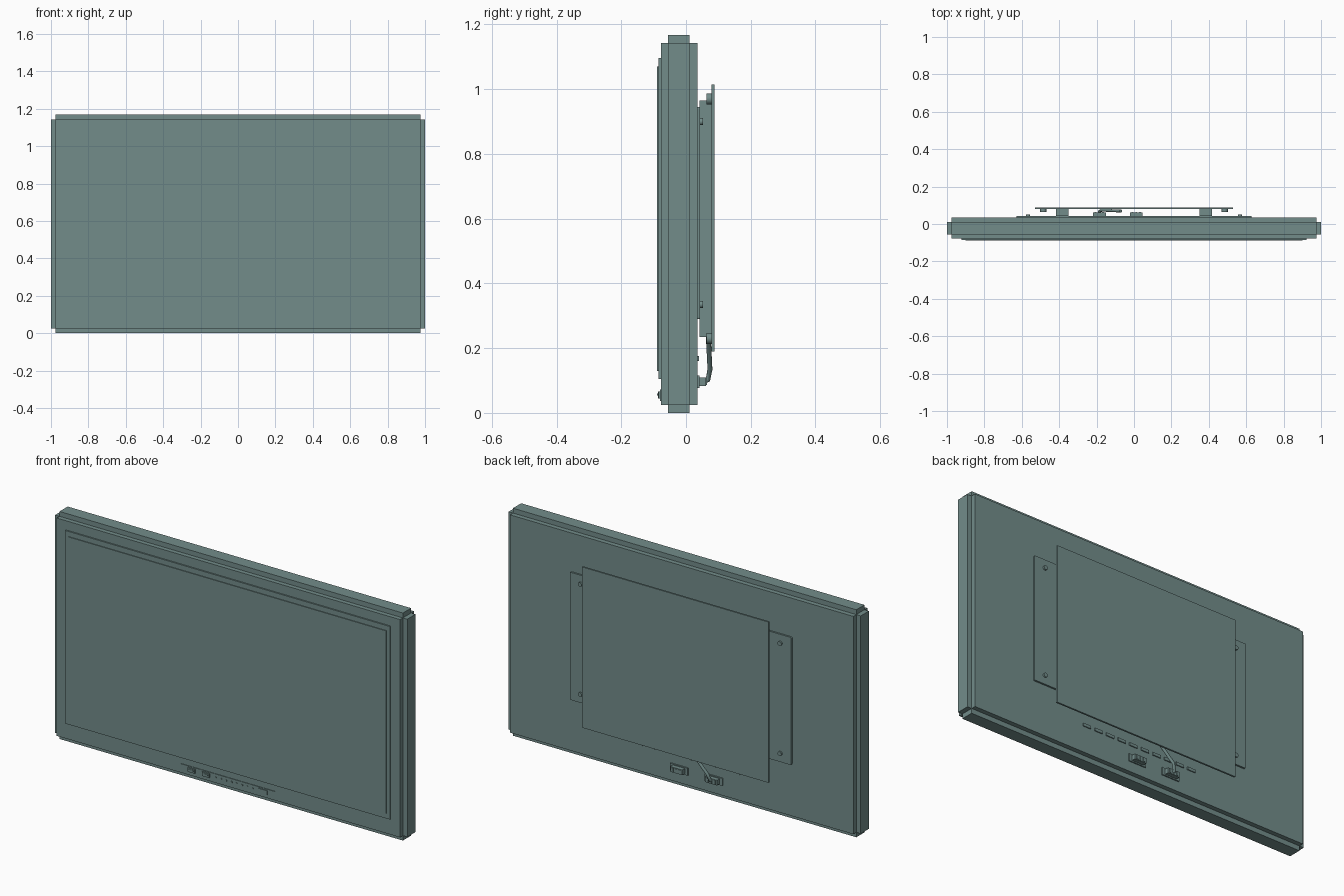
import bpy, bmesh, math
from itertools import product

if "Cube" in bpy.data.objects:
    bpy.data.objects.remove(bpy.data.objects["Cube"])

# One dark slate finish for every part
slate = bpy.data.materials.new("dark_slate")
slate.diffuse_color = (0.17, 0.265, 0.255, 1)
slate.use_nodes = True
slate.node_tree.nodes["Principled BSDF"].inputs["Base Color"].default_value = slate.diffuse_color


def make(name, bm):
    bmesh.ops.recalc_face_normals(bm, faces=bm.faces)
    me = bpy.data.meshes.new(name)
    bm.to_mesh(me)
    bm.free()
    me.materials.append(slate)
    ob = bpy.data.objects.new(name, me)
    bpy.context.collection.objects.link(ob)
    return ob


def box(name, x0, x1, y0, y1, z0, z1, corner=0.0):
    """Box from its limits; corner rounds the four edges running along y."""
    bm = bmesh.new()
    bmesh.ops.create_cube(bm, size=1)
    for v in bm.verts:
        v.co = ((x0, x1)[v.co.x > 0], (y0, y1)[v.co.y > 0], (z0, z1)[v.co.z > 0])
    if corner:
        edges = [e for e in bm.edges
                 if abs(e.verts[0].co.y - e.verts[1].co.y) > 1e-6]
        bmesh.ops.bevel(bm, geom=edges, offset=corner, segments=3,
                        profile=0.5, affect='EDGES')
    return make(name, bm)


def bolt(name, x, z, y0, y1, r, sides=16):
    bm = bmesh.new()
    bmesh.ops.create_cone(bm, cap_ends=True, segments=sides, radius1=r,
                          radius2=r, depth=y1 - y0)
    for v in bm.verts:
        v.co = (x + v.co.x, (y0 + y1) / 2 + v.co.z, z + v.co.y)
    ob = make(name, bm)
    for p in ob.data.polygons:
        p.use_smooth = len(p.vertices) == 4
    return ob


def stepped_case(name, xs, ys, zs):
    """Case whose edges are notched: outer skin of a 3x3x3 cell block
    without its edge and corner cells."""
    solid = {c for c in product(range(3), repeat=3)
             if sum(i != 1 for i in c) <= 1}
    bm = bmesh.new()
    for c in solid:
        for axis, side in product(range(3), (0, 1)):
            n = list(c)
            n[axis] += 2 * side - 1
            if tuple(n) in solid:
                continue
            u, w = [a for a in range(3) if a != axis]
            quad = []
            for du, dw in ((0, 0), (1, 0), (1, 1), (0, 1)):
                g = list(c)
                g[axis] += side
                g[u] += du
                g[w] += dw
                quad.append(bm.verts.new((xs[g[0]], ys[g[1]], zs[g[2]])))
            bm.faces.new(quad)
    bmesh.ops.remove_doubles(bm, verts=bm.verts, dist=1e-5)
    return make(name, bm)


# Main case with notched edges
stepped_case("display_case", (-1, -0.975, 0.975, 1),
             (-0.078, -0.055, 0.011, 0.035), (0, 0.025, 1.143, 1.168))

# Screen surround and glass
box("screen_surround", -0.922, 0.922, -0.085, -0.077, 0.105, 1.096)
box("screen_glass", -0.902, 0.902, -0.089, -0.084, 0.13, 1.07)

# Front control strip: ports, buttons and sensor window
box("control_strip", -0.268, 0.266, -0.081, -0.077, 0.037, 0.072)
for i, x in enumerate((-0.205, -0.123)):
    box(f"front_port_{i + 1}", x - 0.02, x + 0.02, -0.087, -0.08, 0.045, 0.066)
    box(f"front_port_tongue_{i + 1}", x - 0.013, x + 0.013, -0.089, -0.086, 0.053, 0.06)
for i in range(8):
    bolt(f"front_button_{i + 1}", -0.07 + i * 0.03, 0.055, -0.084, -0.08, 0.005, 12)
box("sensor_window", 0.17, 0.225, -0.085, -0.08, 0.045, 0.066)

# Rear mounting plate and its corner bolts
box("mount_plate", -0.628, 0.628, 0.034, 0.044, 0.29, 0.945, 0.004)
for x, z in product((-0.567, 0.567), (0.335, 0.9)):
    bolt("plate_bolt", x, z, 0.043, 0.052, 0.011)

# Vertical rails, wall board and its bolts
for s in (-1, 1):
    box("mount_rail", s * 0.383 - 0.034, s * 0.383 + 0.034, 0.042, 0.081, 0.235, 0.965)
box("wall_board", -0.53, 0.53, 0.079, 0.088, 0.19, 1.015)
for x, z in product((-0.485, 0.485), (0.23, 0.97)):
    bolt("board_bolt", x, z, 0.063, 0.08, 0.017)

# Row of ventilation slots
for i in range(10):
    x = -0.31 + i * 0.069
    box(f"vent_slot_{i + 1}", x - 0.023, x + 0.023, 0.034, 0.04, 0.16, 0.175)

# Rear sockets
for i, x in enumerate((-0.185, 0.012)):
    box(f"socket_plate_{i + 1}", x - 0.05, x + 0.05, 0.034, 0.041, 0.077, 0.115)
    box(f"socket_body_{i + 1}", x - 0.034, x + 0.034, 0.04, 0.062, 0.083, 0.11)
    for k in (-1, 0, 1):
        box(f"socket_rib_{i + 1}", x + k * 0.02 - 0.005, x + k * 0.02 + 0.005,
            0.061, 0.065, 0.086, 0.107)

# Cable running up behind the wall board
cu = bpy.data.curves.new("cable", 'CURVE')
cu.dimensions = '3D'
cu.bevel_depth = 0.008
cu.bevel_resolution = 2
cu.use_fill_caps = True
cu.materials.append(slate)
pts = [(-0.185, 0.058, 0.098), (-0.184, 0.068, 0.103), (-0.172, 0.074, 0.135),
       (-0.09, 0.07, 0.215), (-0.07, 0.069, 0.25)]
sp = cu.splines.new('POLY')
sp.points.add(len(pts) - 1)
for b, p in zip(sp.points, pts):
    b.co = (*p, 1)
bpy.context.collection.objects.link(bpy.data.objects.new("cable", cu))
